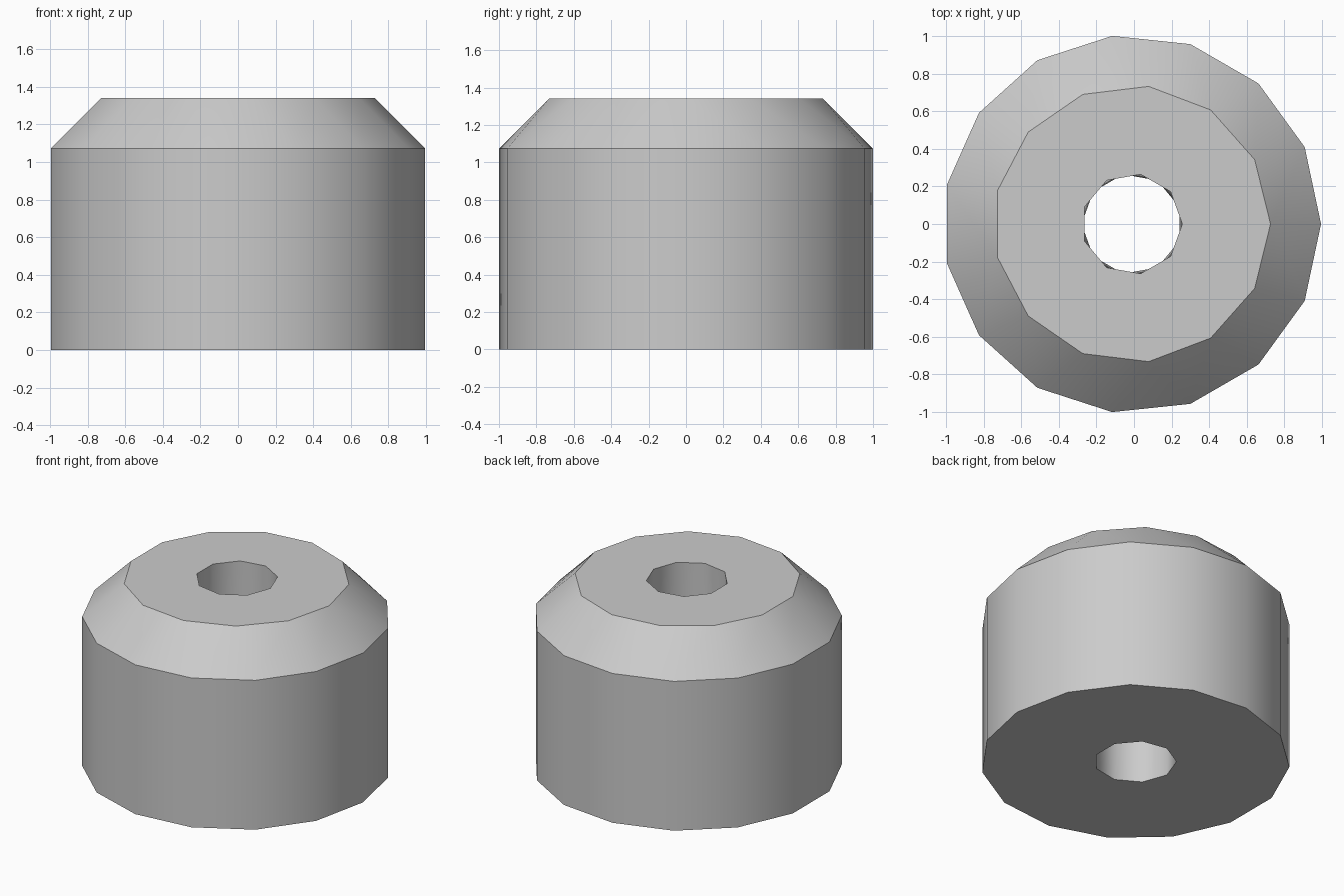
import bpy, bmesh
from math import cos, sin, pi

cube = bpy.data.objects.get("Cube")
if cube:
    bpy.data.objects.remove(cube, do_unlink=True)

CENTRE_X = -0.011
bm = bmesh.new()


def ring(sides, radius, z, turn=0.0):
    """Regular polygon of vertices, returned with their angles."""
    angles = [turn + 2 * pi * i / sides for i in range(sides)]
    verts = [bm.verts.new((CENTRE_X + radius * cos(a), radius * sin(a), z)) for a in angles]
    return verts, angles


def bridge(ring_a, ring_b):
    """Join two rings of any side count, with quads where their edges line up."""
    (va, aa), (vb, ab) = ring_a, ring_b
    na, nb = len(va), len(vb)
    i = j = 0
    while i < na or j < nb:
        mid_a = aa[0] + 2 * pi * (i + 0.5) / na if i < na else 99
        mid_b = ab[0] + 2 * pi * (j + 0.5) / nb if j < nb else 99
        a0, a1 = va[i % na], va[(i + 1) % na]
        b0, b1 = vb[j % nb], vb[(j + 1) % nb]
        if abs(mid_a - mid_b) < 1e-4:
            bm.faces.new((a0, a1, b1, b0))
            i, j = i + 1, j + 1
        elif mid_a < mid_b:
            bm.faces.new((a0, a1, b0))
            i += 1
        else:
            bm.faces.new((a0, b1, b0))
            j += 1


# Rings from the bottom of the body, over the chamfer and down the bore
rings = [
    ring(15, 1.0055, 0.0),
    ring(15, 1.0055, 1.073),
    ring(13, 0.737, 1.341),
    ring(9, 0.268, 1.341),
    ring(9, 0.268, 0.0, pi / 9),
]
for k, current in enumerate(rings):
    bridge(current, rings[(k + 1) % len(rings)])
bmesh.ops.recalc_face_normals(bm, faces=bm.faces)

mesh = bpy.data.meshes.new("chamfered_bushing")
bm.to_mesh(mesh)
bm.free()
bushing = bpy.data.objects.new("chamfered_bushing", mesh)
bpy.context.collection.objects.link(bushing)

# Single grey material
grey = bpy.data.materials.new("light_grey")
grey.use_nodes = True
grey.diffuse_color = (0.6, 0.6, 0.6, 1)
grey.node_tree.nodes["Principled BSDF"].inputs["Base Color"].default_value = (0.6, 0.6, 0.6, 1)
mesh.materials.append(grey)

# Smooth round walls, sharp rims
bpy.ops.object.select_all(action="DESELECT")
bushing.select_set(True)
bpy.context.view_layer.objects.active = bushing
bpy.ops.object.shade_smooth_by_angle(angle=pi / 6)
